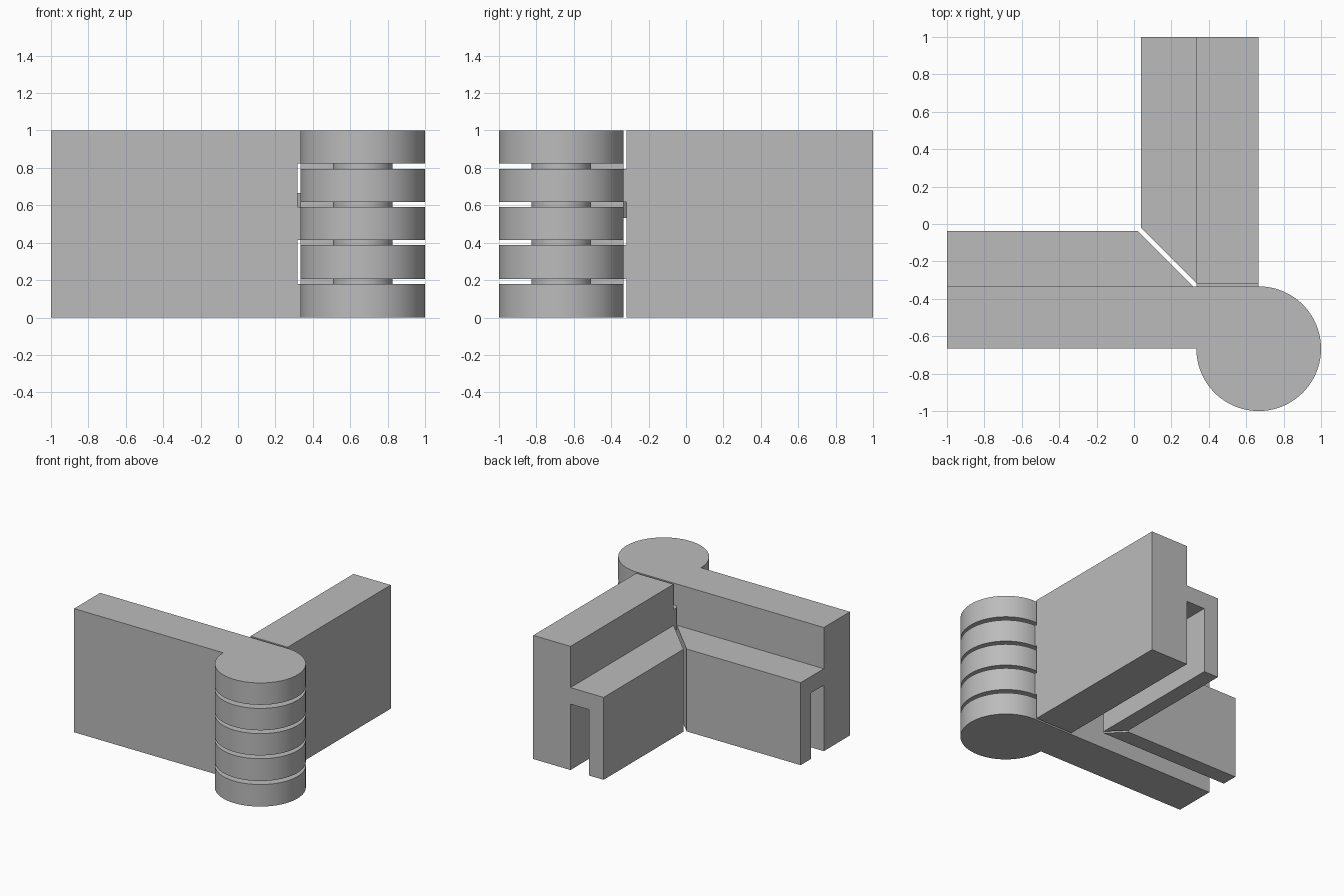
import bpy
import bmesh
import math

cube = bpy.data.objects.get("Cube")
if cube:
    bpy.data.objects.remove(cube)

grey = bpy.data.materials.new("plain grey")
grey.use_nodes = True
GREY = (0.5, 0.5, 0.5, 1)
grey.diffuse_color = GREY
grey.node_tree.nodes["Principled BSDF"].inputs["Base Color"].default_value = GREY

T = 1 / 3          # plate thickness and knuckle radius
AXIS = 2 * T       # hinge axis lies at (AXIS, -AXIS)
LIP = 0.037        # outer face of the ledge
GAP = 0.0165       # half clearance between the leaves
LEVELS = [(0, 0.178), (0.207, 0.387), (0.414, 0.59), (0.617, 0.794), (0.823, 1)]


def same(x, y):
    return x, y


def swapped(x, y):
    return -y, -x


def make_object(name, bm):
    bmesh.ops.recalc_face_normals(bm, faces=bm.faces)
    mesh = bpy.data.meshes.new(name)
    bm.to_mesh(mesh)
    bm.free()
    mesh.materials.append(grey)
    obj = bpy.data.objects.new(name, mesh)
    bpy.context.collection.objects.link(obj)
    bpy.ops.object.select_all(action="DESELECT")
    obj.select_set(True)
    bpy.context.view_layer.objects.active = obj
    bpy.ops.object.shade_smooth_by_angle(angle=math.radians(30))
    return obj


def prism(bm, outline, z0, z1):
    low = [bm.verts.new((x, y, z0)) for x, y in outline]
    high = [bm.verts.new((x, y, z1)) for x, y in outline]
    bm.faces.new(low)
    bm.faces.new(high)
    n = len(outline)
    for i in range(n):
        j = (i + 1) % n
        bm.faces.new((low[i], low[j], high[j], high[i]))


def arc(radius, start, end, steps):
    angles = [math.radians(start + (end - start) * i / steps) for i in range(steps + 1)]
    return [(AXIS + radius * math.cos(a), -AXIS + radius * math.sin(a)) for a in angles]


def leaf(name, place, levels):
    bm = bmesh.new()
    # plate with a slotted ledge: section in (y, z), mitred at the corner
    mid, slot_top, ledge_top = -T / 2, 0.533, 2 * T
    section = [(-AXIS, 0), (-T, 0), (-T, slot_top), (mid, slot_top), (mid, 0),
               (-LIP, 0), (-LIP, ledge_top), (-T, ledge_top), (-T, 1), (-AXIS, 1)]
    rings = []
    for mitred in (False, True):
        ring = []
        for y, z in section:
            end = min(T - GAP, -GAP - y) if mitred else -1
            ring.append(bm.verts.new((*place(end, y), z)))
        rings.append(ring)
    n = len(section)
    for i in range(n):
        j = (i + 1) % n
        bm.faces.new((rings[0][i], rings[0][j], rings[1][j], rings[1][i]))
    for ring in rings:
        bm.faces.new([ring[i] for i in (0, 1, 2, 7, 8, 9)])
        bm.faces.new(ring[2:8])
    # knuckles reaching from the plate around the pin
    outline = [(T - GAP, -T), (T - GAP, -AXIS)] + arc(T, 180, 450, 72)
    for z0, z1 in levels:
        prism(bm, [place(x, y) for x, y in outline], z0, z1)
    return make_object(name, bm)


leaf("outer_leaf", same, LEVELS[0::2])
leaf("inner_leaf", swapped, LEVELS[1::2])

# pin seen in the gaps between knuckles
pin = bmesh.new()
prism(pin, arc(0.16, 0, 355, 71), 0.1, 0.9)
make_object("hinge_pin", pin)
